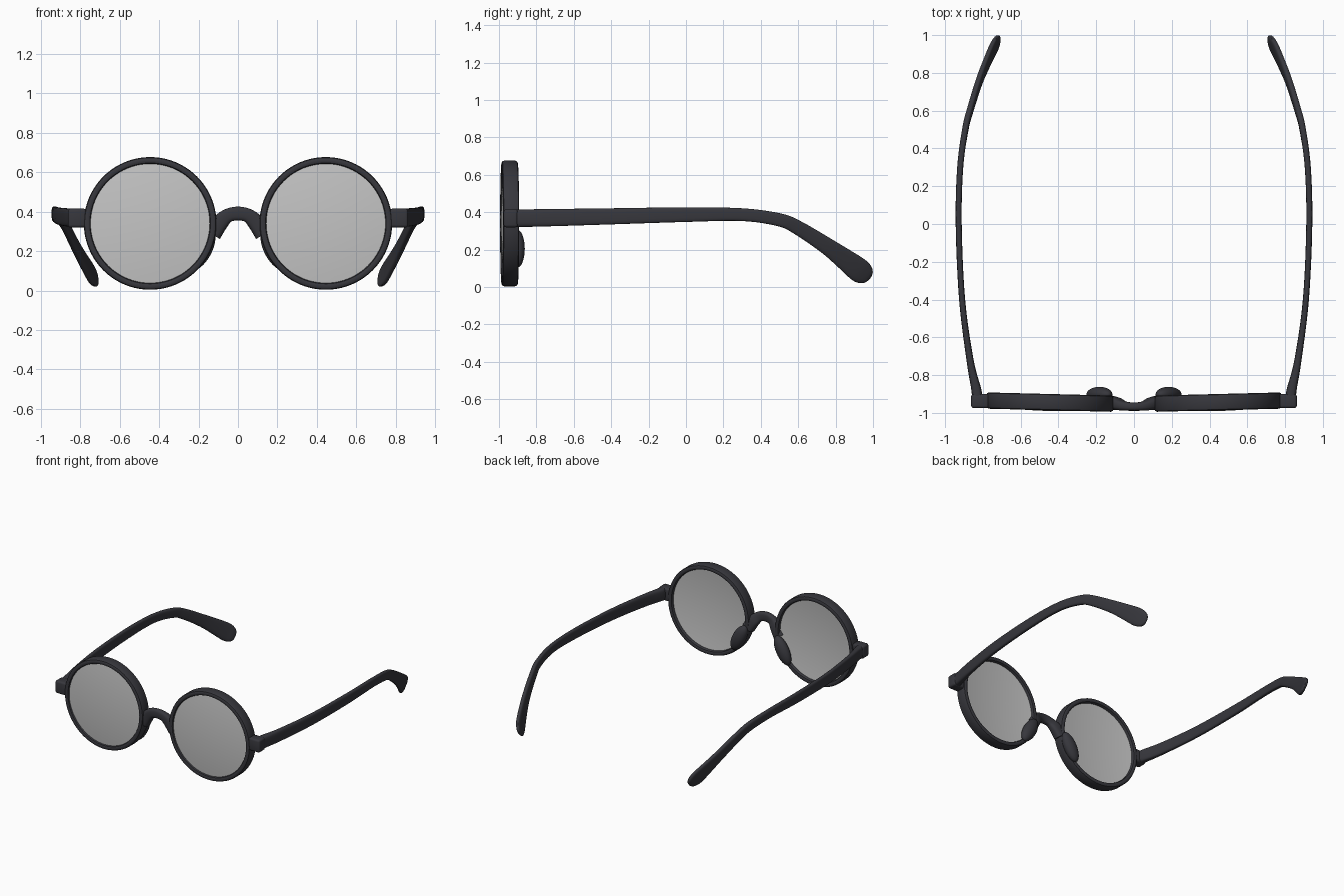
import bpy, bmesh, math
from mathutils import Vector, Matrix

if "Cube" in bpy.data.objects:
    bpy.data.objects.remove(bpy.data.objects["Cube"])


def material(name, rgb):
    m = bpy.data.materials.new(name)
    m.diffuse_color = (*rgb, 1)
    m.use_nodes = True
    m.node_tree.nodes["Principled BSDF"].inputs["Base Color"].default_value = m.diffuse_color
    return m


FRAME = material("dark frame", (0.038, 0.038, 0.046))
LENS = material("grey lens", (0.56, 0.56, 0.56))


def finish(name, bm, mat, mirror=True, angle=40):
    bmesh.ops.recalc_face_normals(bm, faces=bm.faces[:])
    me = bpy.data.meshes.new(name)
    bm.to_mesh(me)
    bm.free()
    me.materials.append(mat)
    me.shade_smooth()
    me.set_sharp_from_angle(angle=math.radians(angle))
    ob = bpy.data.objects.new(name, me)
    bpy.context.collection.objects.link(ob)
    if mirror:
        mod = ob.modifiers.new("mirror", 'MIRROR')
        mod.use_mirror_merge = False
    return ob


def bridge_rings(bm, rings, closed):
    n = len(rings[0])
    for i in range(len(rings) if closed else len(rings) - 1):
        a, b = rings[i], rings[(i + 1) % len(rings)]
        for j in range(n):
            k = (j + 1) % n
            bm.faces.new((a[j], a[k], b[k], b[j]))


CX, CZ = 0.445, 0.34


def lathe(name, profile, mat, seg=80):
    """Closed (radius, y) profile turned around the eye axis, with a slight face wrap."""
    bm = bmesh.new()
    rings = []
    for i in range(seg):
        t = 2 * math.pi * i / seg
        rings.append([bm.verts.new((CX + r * math.cos(t),
                                    y + 0.025 * r * math.cos(t),
                                    CZ + r * math.sin(t))) for r, y in profile])
    bridge_rings(bm, rings, True)
    bmesh.ops.remove_doubles(bm, verts=bm.verts[:], dist=1e-5)
    bmesh.ops.dissolve_degenerate(bm, edges=bm.edges[:], dist=1e-6)
    return finish(name, bm, mat)


def smooth_path(keys, steps=6):
    """Catmull-Rom through tuples of any length."""
    out = []
    for i in range(len(keys) - 1):
        p0, p1, p2, p3 = (keys[max(0, min(len(keys) - 1, i + d))] for d in (-1, 0, 1, 2))
        for s in range(steps):
            t = s / steps
            out.append(tuple(0.5 * (2 * b + (c - a) * t + (2 * a - 5 * b + 4 * c - d) * t * t
                                    + (3 * b - a - 3 * c + d) * t ** 3)
                             for a, b, c, d in zip(p0, p1, p2, p3)))
    return out + [tuple(keys[-1])]


def loft(name, keys, side, mat, mirror, power=0.5, seg=24):
    """Keys are x, y, z, half size along side, half size across."""
    side = Vector(side)
    path = smooth_path(keys)
    bm = bmesh.new()
    rings = []
    for i, k in enumerate(path):
        a, b = path[max(i - 1, 0)], path[min(i + 1, len(path) - 1)]
        up = side.cross(Vector(b[:3]) - Vector(a[:3])).normalized()
        ring = []
        for j in range(seg):
            t = 2 * math.pi * j / seg
            c, s = math.cos(t), math.sin(t)
            u = math.copysign(abs(c) ** power, c) * k[3]
            v = math.copysign(abs(s) ** power, s) * k[4]
            ring.append(bm.verts.new(Vector(k[:3]) + side * u + up * v))
        rings.append(ring)
    bridge_rings(bm, rings, False)
    bm.faces.new(rings[0])
    bm.faces.new(rings[-1])
    return finish(name, bm, mat, mirror)


# Round rims
lathe("rim", [(0.302, -0.975), (0.306, -0.983), (0.314, -0.986), (0.324, -0.986),
              (0.332, -0.982), (0.336, -0.972), (0.336, -0.914), (0.332, -0.904),
              (0.324, -0.900), (0.314, -0.900), (0.306, -0.903), (0.302, -0.911)], FRAME)

# Domed lenses
N = 8
front = [(0.31 * i / N, -0.990 + 0.018 * (i / N) ** 2) for i in range(N + 1)]
back = [(r, y + 0.05) for r, y in reversed(front)]
lathe("lens", front + back, LENS)

# Arched bridge between the rims
half = [(0.0, -0.967, 0.390, 0.022, 0.035), (0.05, -0.963, 0.380, 0.025, 0.035),
        (0.09, -0.952, 0.345, 0.033, 0.042), (0.13, -0.945, 0.285, 0.037, 0.045)]
loft("bridge", [(-k[0], *k[1:]) for k in reversed(half[1:])] + half, (0, 1, 0), FRAME, False, 0.7)

# Corner blocks that carry the arms
bm = bmesh.new()
bmesh.ops.create_cube(bm, size=1, matrix=Matrix.Translation((0.815, -0.937, 0.367))
                      @ Matrix.Diagonal((0.094, 0.076, 0.096, 1)))
bmesh.ops.bevel(bm, geom=bm.edges[:], offset=0.014, segments=3, affect='EDGES', profile=0.5)
finish("end_piece", bm, FRAME)

# Bowed arms with drooping, widened tips
loft("arm", [(0.830, -0.94, 0.367, 0.027, 0.047), (0.834, -0.88, 0.368, 0.027, 0.047),
             (0.868, -0.72, 0.371, 0.019, 0.046), (0.910, -0.40, 0.378, 0.016, 0.043),
             (0.928, 0.0, 0.387, 0.016, 0.039), (0.920, 0.30, 0.387, 0.016, 0.034),
             (0.893, 0.50, 0.359, 0.017, 0.035), (0.868, 0.60, 0.316, 0.017, 0.038),
             (0.821, 0.75, 0.221, 0.017, 0.045), (0.781, 0.85, 0.148, 0.017, 0.056),
             (0.749, 0.92, 0.094, 0.017, 0.064), (0.730, 0.955, 0.066, 0.016, 0.056),
             (0.719, 0.975, 0.049, 0.012, 0.036), (0.715, 0.982, 0.043, 0.004, 0.010)],
     (1, 0, 0), FRAME, True, 0.6)

# Nose pads on the back of the rims
bm = bmesh.new()
tilt = Matrix.Rotation(math.radians(28), 4, 'Y').inverted()
bmesh.ops.create_uvsphere(bm, u_segments=32, v_segments=16, radius=1,
                          matrix=Matrix.Translation((0.183, -0.902, 0.205)) @ tilt
                          @ Matrix.Diagonal((0.050, 0.040, 0.112, 1)))
finish("nose_pad", bm, FRAME)
